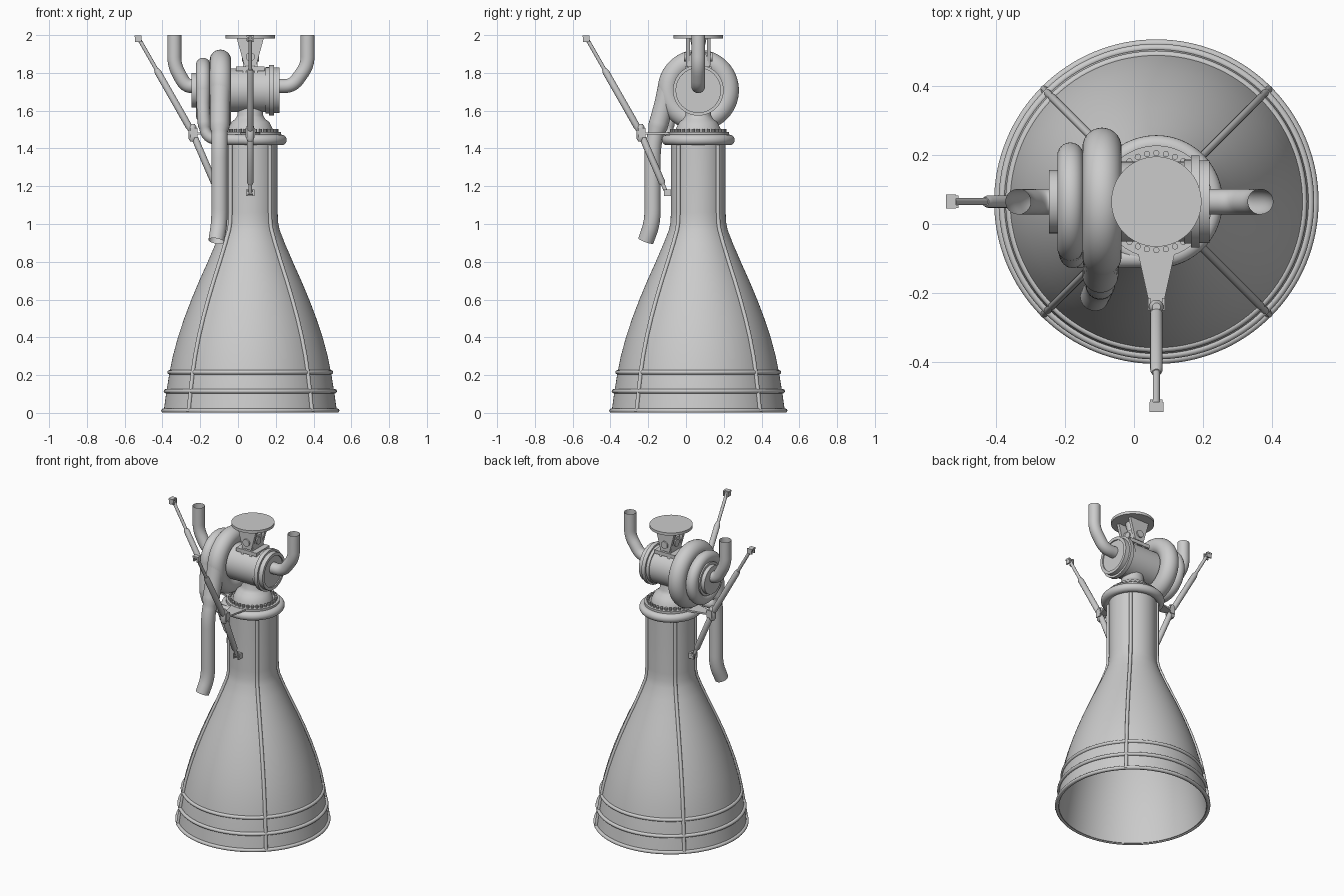
import bpy, bmesh, math
from mathutils import Vector, Matrix

if "Cube" in bpy.data.objects:
    bpy.data.objects.remove(bpy.data.objects["Cube"])

# Everything is built around the thrust axis, then shifted to (0.065, 0.065)
AXIS = Vector((0.065, 0.065, 0))


def finish(bm, name, angle=35):
    bmesh.ops.recalc_face_normals(bm, faces=bm.faces)
    me = bpy.data.meshes.new(name)
    bm.to_mesh(me)
    bm.free()
    ob = bpy.data.objects.new(name, me)
    bpy.context.collection.objects.link(ob)
    ob.location = AXIS
    bpy.ops.object.select_all(action='DESELECT')
    ob.select_set(True)
    bpy.context.view_layer.objects.active = ob
    bpy.ops.object.shade_smooth_by_angle(angle=math.radians(angle))
    return ob


def lathe(name, profile, n=96, closed=False, along_x=False, z0=0):
    """Revolve (radius, height) points; along_x lays the axis along x at height z0."""
    bm = bmesh.new()
    rings = []
    for r, h in profile:
        if r == 0:
            rings.append([bm.verts.new((0, 0, h))] * n)
        else:
            rings.append([bm.verts.new((r * math.cos(math.tau * i / n), r * math.sin(math.tau * i / n), h))
                          for i in range(n)])
    pairs = list(zip(rings, rings[1:])) + ([(rings[-1], rings[0])] if closed else [])
    for a, b in pairs:
        for i in range(n):
            j = (i + 1) % n
            corners = list(dict.fromkeys((a[i], a[j], b[j], b[i])))
            if len(corners) > 2:
                bm.faces.new(corners)
    if along_x:
        bm.transform(Matrix.Translation((0, 0, z0)) @ Matrix.Rotation(math.pi / 2, 4, 'Y'))
    return finish(bm, name)


def ring(name, major, minor, h, n=96, m=20, **kw):
    pts = [(major + minor * math.cos(math.tau * i / m), h + minor * math.sin(math.tau * i / m)) for i in range(m)]
    return lathe(name, pts, n, closed=True, **kw)


def tube(name, pts, radii, bend=0.0, caps=False, n=28):
    """Sweep a circle along a path, rounding inner corners by the bend length."""
    pts = [Vector(p) for p in pts]
    if not isinstance(radii, (list, tuple)):
        radii = [radii] * len(pts)
    path = [(pts[0], radii[0])]
    for i in range(1, len(pts) - 1):
        a, p, b = pts[i - 1:i + 2]
        if bend:
            s = p + (a - p).normalized() * min(bend, (a - p).length * .48)
            e = p + (b - p).normalized() * min(bend, (b - p).length * .48)
            for k in range(7):
                t = k / 6
                path.append((s * (1 - t) ** 2 + p * 2 * t * (1 - t) + e * t * t, radii[i]))
        else:
            path.append((p, radii[i]))
    path.append((pts[-1], radii[-1]))
    bm = bmesh.new()
    rings, d0, u = [], None, None
    for i, (p, r) in enumerate(path):
        d = (path[min(i + 1, len(path) - 1)][0] - path[max(i - 1, 0)][0]).normalized()
        u = d.orthogonal().normalized() if u is None else (d0.rotation_difference(d) @ u)
        d0, v = d, d.cross(u)
        rings.append([bm.verts.new(p + r * (u * math.cos(math.tau * k / n) + v * math.sin(math.tau * k / n)))
                      for k in range(n)])
    for a, b in zip(rings, rings[1:]):
        for k in range(n):
            bm.faces.new((a[k], a[(k + 1) % n], b[(k + 1) % n], b[k]))
    if caps:
        bm.faces.new(rings[0])
        bm.faces.new(rings[-1])
    return finish(bm, name)


def prism(name, outline, offset):
    """Extrude a flat outline by an offset vector."""
    bm = bmesh.new()
    f = bm.faces.new([bm.verts.new(p) for p in outline])
    new = bmesh.ops.extrude_face_region(bm, geom=[f], use_keep_orig=True)['geom']
    bmesh.ops.translate(bm, vec=offset, verts=[v for v in new if isinstance(v, bmesh.types.BMVert)])
    return finish(bm, name)


def box(name, c, s):
    bm = bmesh.new()
    bmesh.ops.create_cube(bm, size=1)
    bm.transform(Matrix.Translation(c) @ Matrix.Diagonal((*s, 1)))
    return finish(bm, name)


# Nozzle bell and combustion chamber, hollow and open below
outer = [(.459, .005), (.446, .1), (.43, .2), (.41, .3), (.383, .4), (.35, .5), (.312, .6), (.27, .7),
         (.225, .8), (.182, .9), (.155, .97), (.147, 1.01), (.145, 1.06), (.145, 1.44)]
inner = [(r - .012, z) for r, z in reversed(outer[:-1])]
lathe("nozzle_and_chamber", outer + [(0, 1.44), (0, 1.42), (.133, 1.42)] + inner, 128, closed=True)

# Stiffening hoops
for i, (r, z) in enumerate([(.460, .012), (.447, .115), (.427, .215)]):
    ring(f"nozzle_hoop_{i + 1}", r, .0115, z, 128, 14)

# Four ribs following the bell profile
for i in range(4):
    a = math.radians(45 + 90 * i)
    tube(f"nozzle_rib_{i + 1}", [((r + .003) * math.cos(a), (r + .003) * math.sin(a), z) for r, z in outer],
         .011, n=12, caps=True)

# Injector manifold, domed head and bolts
ring("injector_manifold", .165, .028, 1.445)
lathe("injector_head", [(0, 1.44), (.163, 1.44), (.163, 1.487), (.122, 1.487), (.118, 1.505), (.1, 1.54),
                        (.08, 1.555), (.068, 1.575), (.066, 1.64), (0, 1.64)])
for i in range(32):
    a = math.tau * i / 32
    x, y = .141 * math.cos(a), .141 * math.sin(a)
    tube(f"head_bolt_{i + 1}", [(x, y, 1.48), (x, y, 1.502)], .009, caps=True, n=10)

# Turbopump body with flanges, laid along x
ZP = 1.708
lathe("turbopump_body", [(0, -.312), (.092, -.312), (.092, -.287), (.108, -.287), (.108, -.12), (.116, -.12),
                         (.116, .08), (.122, .08), (.122, .1), (.134, .1), (.134, .126), (.12, .126),
                         (.12, .155), (.1, .155), (.1, .148), (0, .148)], 80, along_x=True, z0=ZP)
ring("large_scroll", .158, .057, -.158, along_x=True, z0=ZP, m=28)
ring("small_scroll", .134, .038, -.25, along_x=True, z0=ZP, m=24)

# Pump inlet pipes
ZI = 1.73
tube("left_inlet_pipe", [(-.402, 0, 2), (-.402, 0, 1.84), (-.343, 0, ZI), (-.28, 0, ZI)], .037, .045)
tube("right_inlet_pipe", [(.303, 0, 2), (.303, 0, 1.84), (.225, 0, ZI), (.13, 0, ZI)], .037, .045)

# Turbine exhaust from the large scroll, and feed from the small scroll to the manifold
tube("exhaust_pipe", [(-.158, -.152, 1.75), (-.162, -.195, 1.58), (-.163, -.242, 1.42), (-.163, -.242, 1.01),
                      (-.18, -.278, .91)], [.057, .052, .043, .043, .042], .07)
tube("feed_pipe", [(-.25, -.134, 1.71), (-.25, -.155, 1.58), (-.235, -.165, 1.45), (-.03, -.165, 1.445)],
     [.038, .034, .029, .027], .06)

# Gimbal: thrust plate, tapered yoke, lower lugs and cross pins
lathe("thrust_plate", [(0, 1.982), (.131, 1.982), (.131, 2), (0, 2)])
for s in (-1, 1):
    side = "front" if s < 0 else "back"
    y = s * .055 - .01
    prism(f"yoke_{side}", [(-.072, y, 1.985), (.072, y, 1.985), (.032, y, 1.84), (-.032, y, 1.84)], (0, .02, 0))
    side = "left" if s < 0 else "right"
    x = s * .03 - .008
    prism(f"pump_lug_{side}", [(x, -.07, 1.8), (x, .07, 1.8), (x, .035, 1.92), (x, -.035, 1.92)], (.016, 0, 0))
tube("gimbal_pin_y", [(0, -.075, 1.885), (0, .075, 1.885)], .024, caps=True)
tube("gimbal_pin_x", [(-.045, 0, 1.885), (.045, 0, 1.885)], .024, caps=True)
lathe("gimbal_core", [(0, 1.84), (.03, 1.85), (.035, 1.885), (.03, 1.92), (.045, 1.985), (0, 1.985)], 32)
box("gimbal_base", (0, 0, 1.822), (.15, .14, .024))

# Two steering actuators: front, then the same turned to the left
TOP, MID, LOW = Vector((0, -.592, 1.985)), Vector((0, -.306, 1.483)), Vector((0, -.168, 1.165))
for side, turn in (("front", 0), ("left", -math.pi / 2)):
    n = side + "_actuator_"
    parts = [
        tube(n + "upper_rod", [TOP, TOP.lerp(MID, .4)], .01, caps=True, n=16),
        tube(n + "upper_cylinder", [TOP.lerp(MID, .33), TOP.lerp(MID, .36), TOP.lerp(MID, .93), MID],
             [.013, .018, .018, .012], caps=True, n=20),
        tube(n + "joint", [MID + Vector((0, 0, h)) for h in (-.046, -.032, .032, .046)],
             [.012, .021, .021, .012], caps=True, n=20),
        tube(n + "lower_cylinder", [MID, MID.lerp(LOW, .1), MID.lerp(LOW, .82), MID.lerp(LOW, .86)],
             [.012, .018, .018, .012], caps=True, n=20),
        tube(n + "lower_rod", [MID.lerp(LOW, .8), LOW], .01, caps=True, n=16),
        prism(n + "bracket", [(-.06, -.12, 1.474), (.06, -.12, 1.474), (.02, -.3, 1.474), (-.02, -.3, 1.474)],
              (0, 0, .011)),
        box(n + "top_pad", TOP + Vector((0, -.005, .009)), (.04, .03, .01)),
        box(n + "low_pad", LOW + Vector((0, .018, 0)), (.044, .012, .034)),
        tube(n + "top_pin", [TOP + Vector((s * .019, 0, -.008)) for s in (-1, 1)], .008, caps=True, n=12),
        tube(n + "low_pin", [LOW + Vector((s * .022, 0, 0)) for s in (-1, 1)], .008, caps=True, n=12),
    ]
    for s in (-1, 1):
        parts.append(box(f"{n}top_clevis_{s}", TOP + Vector((s * .014, 0, -.005)), (.009, .034, .034)))
        parts.append(box(f"{n}low_clevis_{s}", LOW + Vector((s * .017, .004, 0)), (.009, .036, .034)))
        parts.append(box(f"{n}joint_lug_{s}", MID + Vector((s * .021, .008, 0)), (.008, .036, .05)))
    for p in parts:
        p.rotation_euler.z = turn
